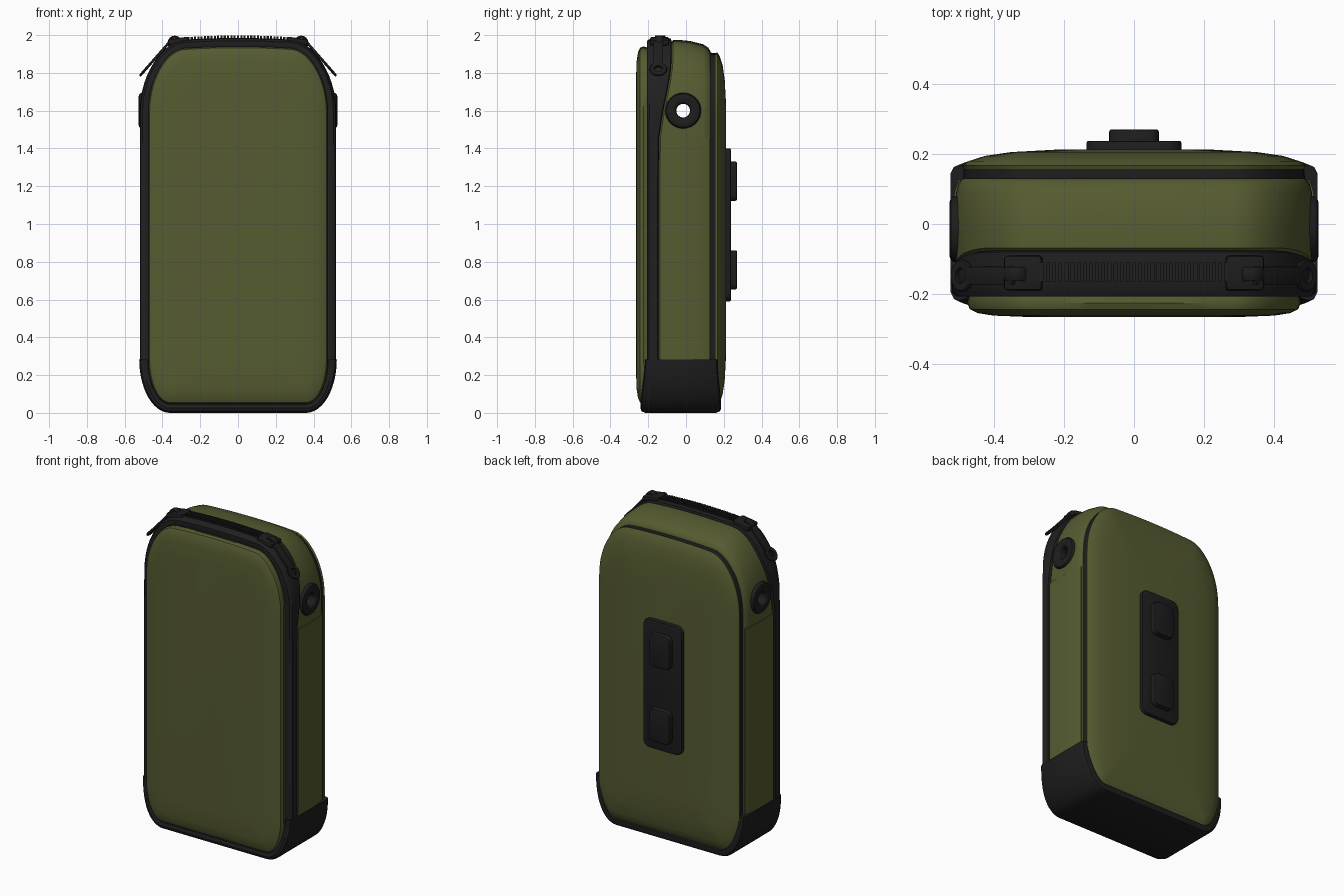
import bpy, bmesh, math
from mathutils import Matrix, Vector

if "Cube" in bpy.data.objects:
    bpy.data.objects.remove(bpy.data.objects["Cube"])


def material(name, rgb):
    m = bpy.data.materials.new(name)
    m.diffuse_color = (*rgb, 1)
    m.use_nodes = True
    m.node_tree.nodes["Principled BSDF"].inputs["Base Color"].default_value = m.diffuse_color
    return m


OLIVE = material("olive fabric", (0.092, 0.104, 0.030))
BLACK = material("black rubber", (0.0125, 0.0125, 0.0125))
DARK = material("dark zipper", (0.0145, 0.0145, 0.015))


def finish(name, bm, mat, mirror=False):
    bmesh.ops.recalc_face_normals(bm, faces=bm.faces)
    me = bpy.data.meshes.new(name)
    bm.to_mesh(me)
    bm.free()
    me.materials.append(mat)
    ob = bpy.data.objects.new(name, me)
    bpy.context.collection.objects.link(ob)
    if mirror:
        ob.modifiers.new("mirror", "MIRROR").use_mirror_merge = False
    return ob


def smooth(t):
    t = min(max(t, 0), 1)
    return t * t * (3 - 2 * t)


def outline(ins=0.0, drop=0.0):
    """Case outline in x, z, clockwise from the top centre, shrunk by ins."""
    w, z0, z1 = 0.52 - ins, 0.003 + ins, 1.985 - ins - drop
    at, bt = max(0.24 - ins, 0.08), max(0.40 - ins, 0.14)
    ab, bb = max(0.16 - ins, 0.06), max(0.28 - ins, 0.10)
    half = [((w - at) * k / 4, z1) for k in range(4)]
    for k in range(15):
        a = math.pi / 2 * (1 - k / 14)
        half.append((w - at + at * math.cos(a), z1 - bt + bt * math.sin(a)))
    half += [(w, z) for z in (1.455, 1.2, 0.9, 0.6)]
    for k in range(15):
        a = -math.pi / 2 * k / 14
        half.append((w - ab + ab * math.cos(a), z0 + bb + bb * math.sin(a)))
    half += [((w - ab) / 2, z0), (0, z0)]
    # slightly arched top edge
    half = [(x, z - 0.12 * x * x * smooth((z - 1.58) / 0.4)) for x, z in half]
    return half + [(-x, z) for x, z in half[-2:0:-1]]


def loft(name, rings, mat, keep=None, taper=0.0, mirror=False):
    """Rings are (y, inset, forward shift at the top, drop of the top).
    With keep, only that part of the outline is swept, as a closed strip."""
    bm = bmesh.new()
    base = outline()
    ids = [i for i, p in enumerate(base) if keep is None or keep(*p)]
    rows = []
    for y, ins, shift, drop in rings:
        pts = outline(ins, drop)
        row = []
        for i in ids:
            x, z = pts[i]
            yy = y + shift * smooth((z - 1.4) / 0.5)
            yy *= 1 - taper * smooth(z / 0.28)
            row.append(bm.verts.new((x, yy, z)))
        rows.append(row)
    n, m = len(ids), len(rows)
    for r in range(m if keep else m - 1):
        a, b = rows[r], rows[(r + 1) % m]
        for i in range(n - 1 if keep else n):
            j = (i + 1) % n
            bm.faces.new((a[i], a[j], b[j], b[i]))
    if keep:
        bm.faces.new([r[0] for r in rows])
        bm.faces.new([r[-1] for r in rows])
    else:
        bm.faces.new(rows[0])
        bm.faces.new(rows[-1])
    return finish(name, bm, mat, mirror)


def add_box(bm, size, matrix, bevel=0.0, seg=2, upright=None):
    """Box with rounded edges; upright first rounds the edges along y."""
    part = bmesh.new()
    bmesh.ops.create_cube(part, size=1)
    bmesh.ops.scale(part, vec=size, verts=part.verts)
    if upright:
        es = [e for e in part.edges
              if abs((e.verts[0].co - e.verts[1].co).y) > 1e-4]
        bmesh.ops.bevel(part, geom=es, offset=upright, segments=5,
                        affect="EDGES", profile=0.5)
    if bevel:
        es = part.edges if not upright else [
            e for e in part.edges if all(v.co.y > 0 for v in e.verts)]
        bmesh.ops.bevel(part, geom=list(es), offset=bevel, segments=seg,
                        affect="EDGES", profile=0.5)
    bmesh.ops.transform(part, matrix=matrix, verts=part.verts)
    me = bpy.data.meshes.new("tmp")
    part.to_mesh(me)
    part.free()
    bm.from_mesh(me)
    bpy.data.meshes.remove(me)


def add_ring(bm, profile, matrix, n=32):
    """Closed (radius, height) profile turned about local z."""
    rows = []
    for k in range(n):
        a = 2 * math.pi * k / n
        rows.append([bm.verts.new(matrix @ Vector((r * math.cos(a), r * math.sin(a), h)))
                     for r, h in profile])
    m = len(profile)
    for k in range(n):
        a, b = rows[k], rows[(k + 1) % n]
        for i in range(m):
            j = (i + 1) % m
            bm.faces.new((a[i], a[j], b[j], b[i]))


T = Matrix.Translation

# fabric panels and the bands between them
loft("front_panel", [(-0.19, 0.07, 0, 0), (-0.205, 0.05, 0, 0), (-0.225, 0.045, 0, 0),
                     (-0.243, 0.052, 0, 0), (-0.254, 0.075, 0, 0), (-0.261, 0.12, 0, 0),
                     (-0.265, 0.22, 0, 0)], OLIVE)
loft("zipper_band", [(-0.185, 0.08, 0, 0), (-0.207, 0.045, 0, 0), (-0.206, 0.015, 0, 0),
                     (-0.197, 0.003, 0.01, 0), (-0.172, 0, 0.035, 0), (-0.15, 0.003, 0.07, 0),
                     (-0.143, 0.03, 0.07, 0), (-0.145, 0.08, 0, 0)], DARK)
gusset = loft("side_gusset", [(-0.15, 0.085, 0, 0), (-0.147, 0.022, 0.07, 0),
                              (-0.138, 0.011, 0.07, 0), (-0.06, 0.008, 0.03, 0.003),
                              (0.02, 0.008, 0, 0.008), (0.09, 0.013, 0, 0.02),
                              (0.118, 0.02, 0, 0.032), (0.13, 0.032, 0, 0.04),
                              (0.132, 0.07, 0, 0.04)], OLIVE)
loft("back_piping", [(0.115, 0.06, 0, 0.045), (0.12, 0.032, 0, 0.045),
                     (0.165, 0.036, 0, 0.045), (0.17, 0.07, 0, 0.045)], BLACK)
loft("back_panel", [(0.155, 0.07, 0, 0.045), (0.157, 0.035, 0, 0.045), (0.166, 0.031, 0, 0.045),
                    (0.179, 0.048, 0, 0.05), (0.194, 0.095, 0, 0.05),
                    (0.205, 0.17, 0, 0.05), (0.212, 0.30, 0, 0.05)], OLIVE)

# overlaid lower side panels
loft("side_panel", [(-0.135, 0.02, 0, 0), (-0.135, 0.005, 0, 0), (0, 0.003, 0, 0),
                    (0.09, 0.008, 0, 0), (0.127, 0.02, 0, 0), (0.12, 0.035, 0, 0)],
     OLIVE, keep=lambda x, z: x > 0.5 and 0.28 < z < 1.46, mirror=True)

# rubber boot round the bottom
loft("bottom_cap", [(-0.19, 0.07, 0, 0), (-0.236, 0.042, 0, 0), (-0.242, 0.022, 0, 0),
                    (-0.236, 0.006, 0, 0), (-0.215, -0.003, 0, 0), (0.16, -0.003, 0, 0),
                    (0.18, 0.006, 0, 0), (0.187, 0.022, 0, 0), (0.185, 0.04, 0, 0),
                    (0.14, 0.07, 0, 0)],
     BLACK, keep=lambda x, z: z < 0.284, taper=0.1)

# cord hole right through the case, lined in black
HOLE = Vector((0, -0.015, 1.60))
bm = bmesh.new()
bmesh.ops.create_cone(bm, cap_ends=True, segments=32, radius1=0.04, radius2=0.04, depth=1.4,
                      matrix=T(HOLE) @ Matrix.Rotation(math.pi / 2, 4, "Y"))
cutter = finish("hole_cutter", bm, BLACK)
cutter.hide_render = True
mod = gusset.modifiers.new("hole", "BOOLEAN")
mod.operation, mod.object, mod.solver = "DIFFERENCE", cutter, "EXACT"
bpy.context.view_layer.objects.active = gusset
bpy.ops.object.modifier_apply(modifier="hole")
bpy.data.objects.remove(cutter)
if len(gusset.data.materials) < 2:
    gusset.data.materials.append(BLACK)
for f in gusset.data.polygons:
    near = all((gusset.data.vertices[v].co - HOLE).yz.length < 0.042 for v in f.vertices)
    f.material_index = 1 if near else 0

# eyelets on both sides
bm = bmesh.new()
add_ring(bm, [(0.036, -0.03), (0.036, 0.006), (0.042, 0.016), (0.052, 0.021), (0.076, 0.021),
              (0.088, 0.017), (0.095, 0.006), (0.095, -0.03)],
         T((0.505, HOLE.y, HOLE.z)) @ Matrix.Rotation(math.pi / 2, 4, "Y"), 40)
finish("eyelet", bm, BLACK, True)

# zipper teeth along the top
bm = bmesh.new()
for k in range(-15, 16):
    x = k * 0.0175
    add_box(bm, (0.011, 0.055, 0.022), T((x, -0.137, 1.987 - 0.12 * x * x)))
finish("zipper_teeth", bm, DARK)

# zipper slider with its bail
bm = bmesh.new()
add_box(bm, (0.11, 0.10, 0.032),
        T((0.315, -0.14, 1.968)) @ Matrix.Rotation(math.radians(9), 4, "Y"), 0.010)
add_ring(bm, [(0.024, -0.02), (0.024, 0.02), (0.034, 0.02), (0.038, 0.012),
              (0.038, -0.012), (0.034, -0.02)],
         T((0.335, -0.142, 1.959)) @ Matrix.Rotation(math.pi / 2, 4, "X"), 24)
finish("zipper_slider", bm, BLACK, True)

# pull tab hanging outwards, with a ring at its end
tilt = math.atan2(0.20, 0.175)
tab = T((0.350, -0.147, 1.978)) @ Matrix.Rotation(tilt, 4, "Y")
bm = bmesh.new()
add_box(bm, (0.20, 0.052, 0.014), tab @ T((0.09, 0, 0)), 0.004)
add_ring(bm, [(0.022, -0.007), (0.022, 0.007), (0.042, 0.007), (0.046, 0.003),
              (0.046, -0.003), (0.042, -0.007)], tab @ T((0.212, 0, 0)), 24)
finish("pull_tab", bm, BLACK, True)

# mounting plate and its two raised studs on the back
bm = bmesh.new()
add_box(bm, (0.27, 0.05, 0.81), T((0, 0.212, 0.995)), 0.006, 2, upright=0.045)
finish("mount_plate", bm, BLACK)
bm = bmesh.new()
for z in (0.757, 1.227):
    add_box(bm, (0.142, 0.06, 0.208), T((0, 0.24, z)), 0.008, 2, upright=0.03)
finish("mount_stud", bm, BLACK)

# smooth shading with sharp creases
for ob in bpy.context.scene.objects:
    ob.select_set(ob.type == "MESH")
bpy.context.view_layer.objects.active = gusset
bpy.ops.object.shade_smooth_by_angle(angle=math.radians(35))
